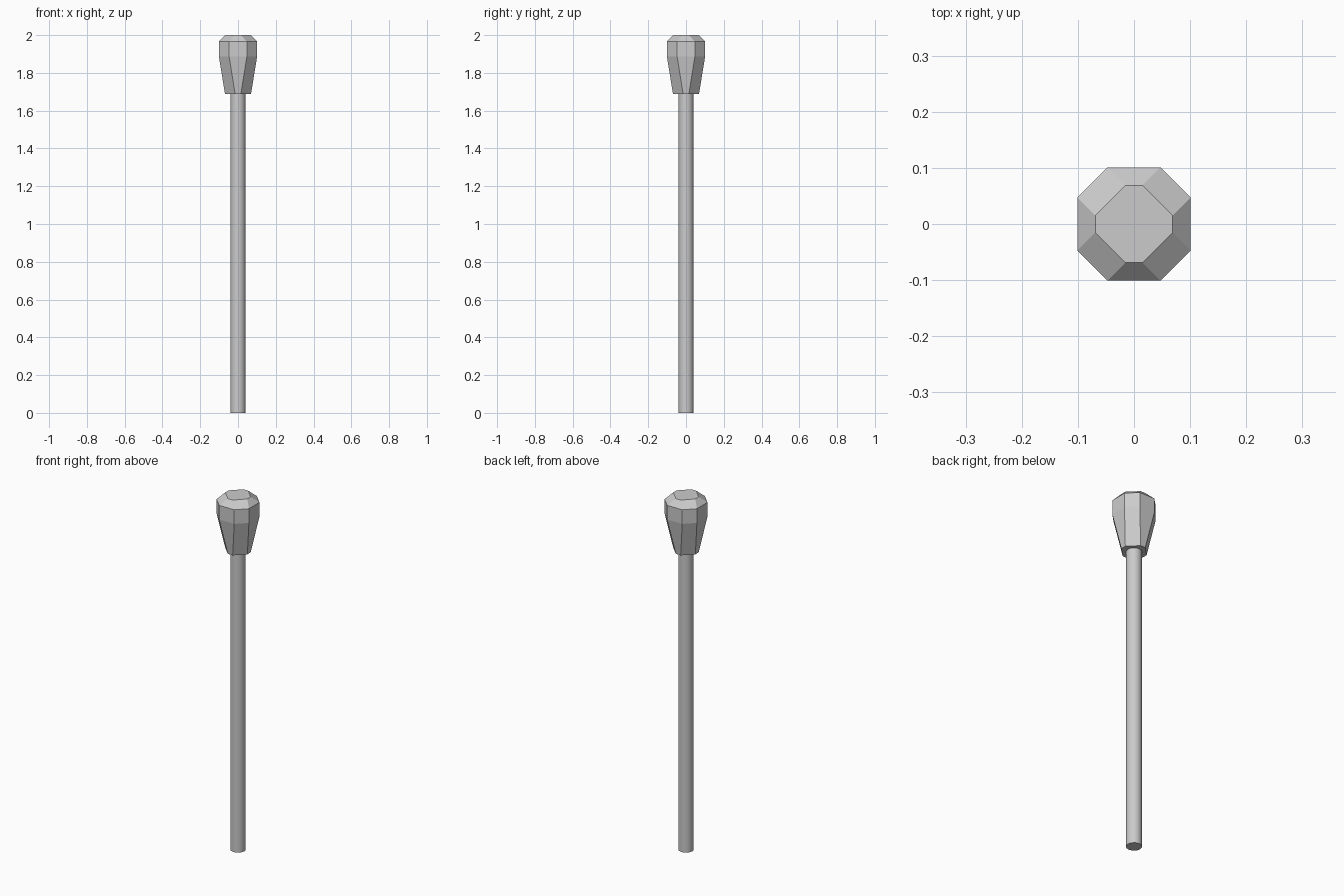
import bpy, bmesh

if "Cube" in bpy.data.objects:
    bpy.data.objects.remove(bpy.data.objects["Cube"])

# Shaft: slim smooth cylinder, running slightly into the head
bpy.ops.mesh.primitive_cylinder_add(vertices=16, radius=0.04, depth=1.72, location=(0, 0, 0.86))
shaft = bpy.context.object
shaft.name = "shaft"
bpy.ops.object.shade_smooth_by_angle()


def octagon(half, cut, z):
    """Square of the given half width with its corners cut off."""
    f = half - cut
    return [(half, -f, z), (half, f, z), (f, half, z), (-f, half, z),
            (-half, f, z), (-half, -f, z), (-f, -half, z), (f, -half, z)]


# Head: flat-faced octagonal rings lofted from bottom to top
bm = bmesh.new()
profile = [(0.069, 1.688), (0.101, 1.886), (0.101, 1.966), (0.069, 2.0)]
rings = [[bm.verts.new(p) for p in octagon(h, 0.054, z)] for h, z in profile]
for low, high in zip(rings, rings[1:]):
    for i in range(8):
        j = (i + 1) % 8
        bm.faces.new((low[i], low[j], high[j], high[i]))
bm.faces.new(rings[0][::-1])
bm.faces.new(rings[-1])
mesh = bpy.data.meshes.new("head")
bm.to_mesh(mesh)
bm.free()
head = bpy.data.objects.new("head", mesh)
bpy.context.collection.objects.link(head)
